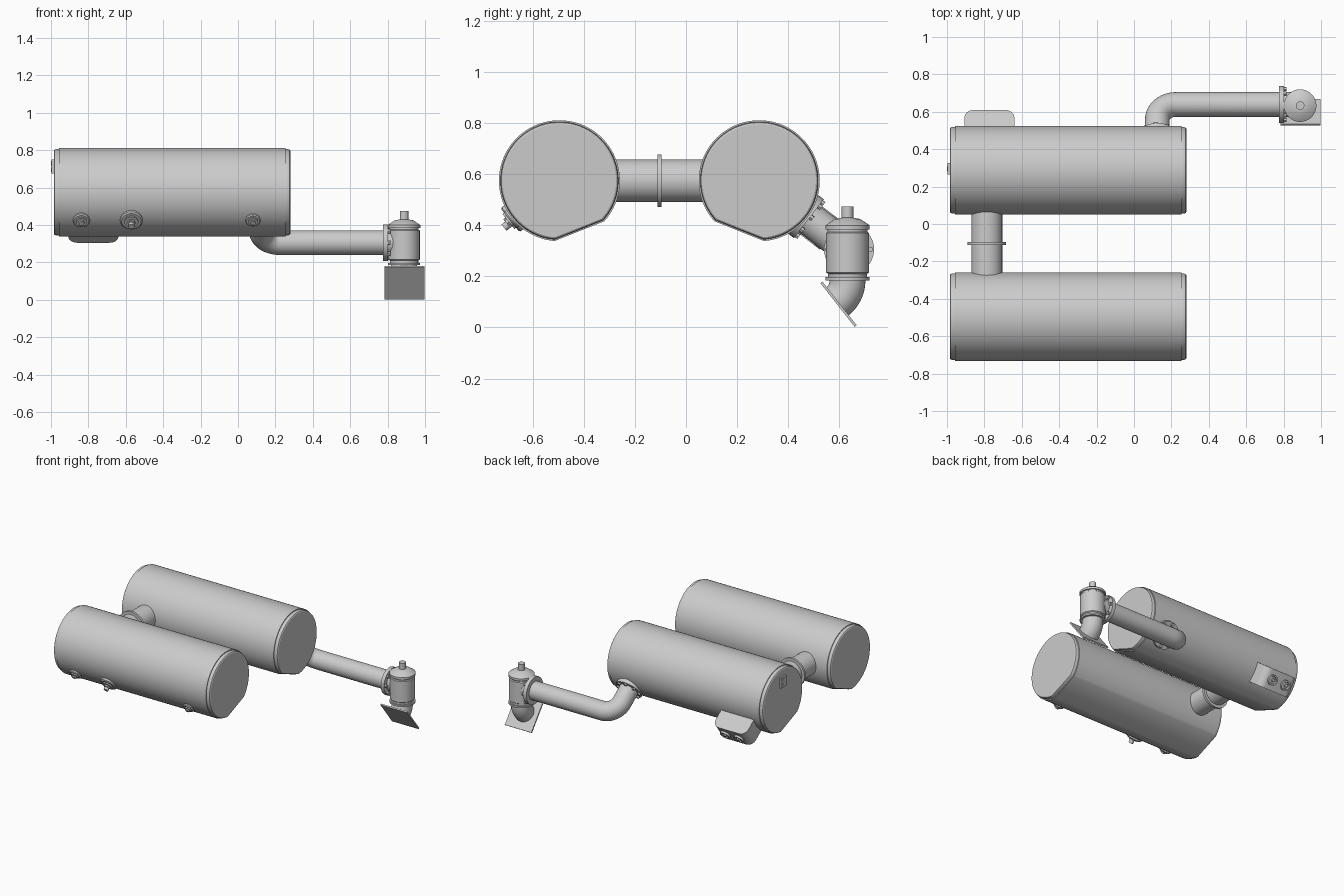
import bpy, bmesh
from math import sin, cos, pi, radians
from mathutils import Vector, Matrix

cube = bpy.data.objects.get("Cube")
if cube:
    bpy.data.objects.remove(cube)

steel = bpy.data.materials.new("grey steel")
steel.use_nodes = True
GREY = (0.6, 0.6, 0.6, 1)
steel.diffuse_color = GREY
steel.node_tree.nodes["Principled BSDF"].inputs["Base Color"].default_value = GREY

X, Y, Z = Vector((1, 0, 0)), Vector((0, 1, 0)), Vector((0, 0, 1))


def finish(name, bm):
    bmesh.ops.recalc_face_normals(bm, faces=bm.faces)
    me = bpy.data.meshes.new(name)
    bm.to_mesh(me)
    bm.free()
    me.materials.append(steel)
    me.shade_smooth()
    me.set_sharp_from_angle(angle=radians(32))
    ob = bpy.data.objects.new(name, me)
    bpy.context.scene.collection.objects.link(ob)
    return ob


def skin(name, rings):
    """Join equal rings of points into a closed, capped solid."""
    bm = bmesh.new()
    loops = [[bm.verts.new(p) for p in ring] for ring in rings]
    n = len(loops[0])
    for a, b in zip(loops, loops[1:]):
        for i in range(n):
            j = (i + 1) % n
            bm.faces.new((a[i], a[j], b[j], b[i]))
    bm.faces.new(loops[0])
    bm.faces.new(loops[-1])
    return finish(name, bm)


def circle(centre, u, v, r, n):
    return [centre + (u * cos(2 * pi * i / n) + v * sin(2 * pi * i / n)) * r for i in range(n)]


def turn(name, origin, axis, profile, n=48):
    """Turned part: profile is (radius, distance along axis)."""
    axis = axis.normalized()
    u = axis.orthogonal().normalized()
    v = axis.cross(u)
    return skin(name, [circle(origin + axis * h, u, v, r, n) for r, h in profile])


def tube(name, pts, r, side, n=40):
    """Round pipe along a path that lies in the plane square to side."""
    rings = []
    for i, p in enumerate(pts):
        t = (pts[min(i + 1, len(pts) - 1)] - pts[max(i - 1, 0)]).normalized()
        rings.append(circle(p, side, side.cross(t), r, n))
    return skin(name, rings)


def bolt_circle(name, origin, axis, radius, count, size, height):
    u = axis.orthogonal().normalized()
    v = axis.cross(u)
    for i, p in enumerate(circle(origin, u, v, radius, count)):
        turn(f"{name}_{i + 1}", p, axis, [(size, 0), (size, height)], 6)


# Tanks: round sections with one flat chord underneath, mirrored about the link pipe
TANK_Z, R = 0.575, 0.237
MID_X, HALF = -0.3525, 0.6325
END = [(0, 0.222), (0.004, 0.228), (0.012, 0.231), (0.027, 0.231), (0.027, R)]


def tank(name, y, mirror):
    angles = [radians(-42 + 307.5 * i / 80) for i in range(81)]
    stations = [(MID_X - HALF + d, r) for d, r in END]
    stations += [(MID_X + HALF - d, r) for d, r in reversed(END)]
    skin(name, [[Vector((x, y + mirror * r * cos(a), TANK_Z + r * sin(a))) for a in angles]
                for x, r in stations])


FRONT_Y, BACK_Y = -0.496, 0.287
tank("front_tank", FRONT_Y, 1)
tank("back_tank", BACK_Y, -1)

# Link pipe between the tanks
link = Vector((-0.787, (FRONT_Y + BACK_Y) / 2, TANK_Z))
turn("link_pipe", link, Y, [(0.083, -0.2), (0.083, 0.2)])
turn("link_flange", link, Y, [(0.103, -0.008), (0.103, 0.008)])

# Plugs on the front tank
down_front = Vector((0, -0.78, -0.625)).normalized()
for name, x, r in (("drain_plug", -0.837, 0.045), ("filler_cap", -0.57, 0.06), ("sensor_plug", 0.08, 0.04)):
    base = Vector((x, FRONT_Y, TANK_Z)) + down_front * (R - 0.015)
    turn(name + "_collar", base, down_front,
         [(r, 0), (r, 0.02), (r * 0.88, 0.026), (r * 0.62, 0.026), (r * 0.62, 0.034)], 32)
    turn(name + "_nut", base, down_front, [(r * 0.36, 0.03), (r * 0.36, 0.044)], 6)
turn("filler_cap_tab", Vector((-0.57, -0.69, 0.41)), down_front, [(0.016, 0), (0.016, 0.03)], 16)

# Outlet pipe: leaves the back tank outward and down, then bends to the left
out = Vector((0, 0.352, -0.269)).normalized()
side = X.cross(out)
root = Vector((0.125, BACK_Y, TANK_Z))
REACH, BEND = 0.443, 0.1
path = [root + out * 0.2]
for i in range(13):
    a = pi / 2 * i / 12
    path.append(root + out * (REACH - BEND + BEND * sin(a)) + X * BEND * (1 - cos(a)))
path.append(root + out * REACH + X * 0.67)
tube("outlet_pipe", path, 0.066, side)
turn("outlet_flange", root + out * 0.21, out, [(0.096, 0), (0.096, 0.035)])
bolt_circle("outlet_bolt", root + out * 0.245, out, 0.081, 8, 0.011, 0.012)

# Flange and neck joining the pipe to the valve
joint = root + out * REACH
joint.x = 0.776
turn("valve_flange", joint, X, [(0.098, 0), (0.098, 0.026)])
turn("valve_neck", joint, X, [(0.066, 0.02), (0.066, 0.1)])
bolt_circle("valve_bolt", joint + X * 0.026, X, 0.083, 8, 0.011, 0.014)

# Valve body with domed cap and stem
valve = Vector((0.888, 0.633, 0))
turn("valve_body", valve, Z, [
    (0.086, 0.185), (0.086, 0.197), (0.076, 0.197), (0.076, 0.21), (0.084, 0.216), (0.084, 0.37),
    (0.078, 0.375), (0.078, 0.384), (0.087, 0.384), (0.087, 0.4), (0.05, 0.425), (0.023, 0.43)])
turn("valve_stem", valve, Z, [(0.023, 0.42), (0.023, 0.475)], 24)

# Curved outlet spout ending on a tilted square plate
SPOUT = 0.105
turn_angle = radians(52)
spout = [valve + Z * 0.19]
for i in range(11):
    a = turn_angle * i / 10
    spout.append(valve + Vector((0, -SPOUT * (1 - cos(a)), 0.184 - SPOUT * sin(a))))
tube("outlet_spout", spout, 0.07, X)


def box(name, centre, size, axes, bevel=0.0, along=None):
    """Box on the given axes; edges parallel to along on the far end can be rounded."""
    bm = bmesh.new()
    bmesh.ops.create_cube(bm, size=1)
    for v in bm.verts:
        v.co = Vector([c * s for c, s in zip(v.co, size)])
    if bevel:
        edges = [e for e in bm.edges if all(v.co[along[0]] > 0 for v in e.verts)
                 and abs((e.verts[0].co - e.verts[1].co).normalized()[along[1]]) > 0.9]
        bmesh.ops.bevel(bm, geom=edges, offset=bevel, segments=8, profile=0.5, affect='EDGES')
    m = Matrix(axes).transposed()
    for v in bm.verts:
        v.co = m @ v.co + centre
    return finish(name, bm)


slope = Vector((0, 0.617, -0.787)).normalized()
box("outlet_plate", Vector((0.8905, 0.598, 0.091)), (0.215, 0.218, 0.01), (X, slope, X.cross(slope)))

# Sump box with rounded ends and two ports under the back tank
sump_root = Vector((-0.773, BACK_Y, TANK_Z))
box("sump_box", sump_root + out * 0.276, (0.266, 0.14, 0.154), (X, out.cross(X), out), 0.05, (2, 1))
for name, dx in (("sump_port_right", -0.055), ("sump_port_left", 0.055)):
    at = sump_root + out * 0.353 + X * dx
    turn(name, at, out, [(0.036, -0.005), (0.036, 0.014), (0.026, 0.014), (0.022, 0.006)], 28)
    turn(name + "_plug", at, out, [(0.013, 0), (0.013, 0.018)], 6)

# Small sensor plate on the right end of the back tank
plate = Vector((-0.99, 0.295, 0.713))
box("sensor_plate", plate, (0.014, 0.06, 0.076), (X, Y, Z))
for name, dz in (("sensor_stud_upper", 0.018), ("sensor_stud_lower", -0.018)):
    turn(name, plate + Z * dz, -X, [(0.012, 0), (0.012, 0.01)], 16)
